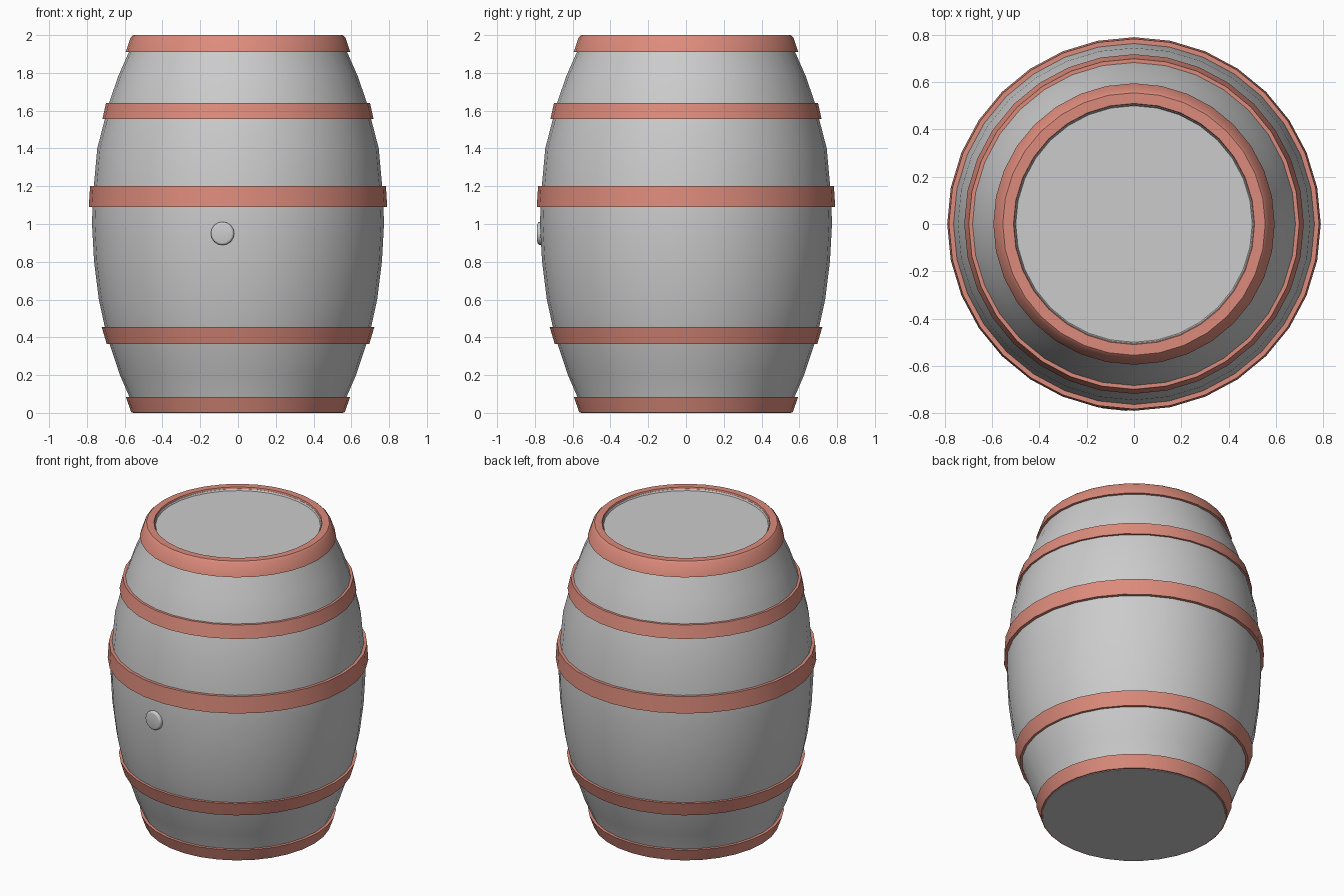
import bpy, bmesh, math

if "Cube" in bpy.data.objects:
    bpy.data.objects.remove(bpy.data.objects["Cube"])

SIDES = 32
copper = bpy.data.materials.new("hoop_red")
copper.diffuse_color = (0.72, 0.26, 0.2, 1)
copper.use_nodes = True
copper.node_tree.nodes["Principled BSDF"].inputs["Base Color"].default_value = copper.diffuse_color


def lathe(name, profile, closed=False, caps=False, mat=None, angle=40):
    """Spin (radius, z) points around z."""
    bm = bmesh.new()
    rings = []
    for r, z in profile:
        rings.append([bm.verts.new((r * math.cos(2 * math.pi * i / SIDES),
                                    r * math.sin(2 * math.pi * i / SIDES), z))
                      for i in range(SIDES)])
    pairs = list(zip(rings, rings[1:]))
    if closed:
        pairs.append((rings[-1], rings[0]))
    for a, b in pairs:
        for i in range(SIDES):
            j = (i + 1) % SIDES
            bm.faces.new((a[i], a[j], b[j], b[i]))
    if caps:
        bm.faces.new(rings[0][::-1])
        bm.faces.new(rings[-1])
    bmesh.ops.recalc_face_normals(bm, faces=bm.faces)
    return finish(name, bm, mat, angle)


def finish(name, bm, mat=None, angle=40):
    me = bpy.data.meshes.new(name)
    bm.to_mesh(me)
    bm.free()
    ob = bpy.data.objects.new(name, me)
    bpy.context.collection.objects.link(ob)
    if mat:
        me.materials.append(mat)
    bpy.ops.object.select_all(action='DESELECT')
    ob.select_set(True)
    bpy.context.view_layer.objects.active = ob
    bpy.ops.object.shade_smooth_by_angle(angle=math.radians(angle))
    return ob


# bulging body with the slightly recessed lid on top
lathe("barrel_body", [
    (0.555, 0.0), (0.575, 0.085), (0.625, 0.2), (0.68, 0.365), (0.705, 0.455),
    (0.737, 0.6), (0.762, 0.8), (0.773, 1.0), (0.768, 1.15), (0.745, 1.4),
    (0.705, 1.555), (0.683, 1.64), (0.635, 1.78), (0.578, 1.91), (0.545, 1.99),
    (0.505, 1.99), (0.5, 1.98)], caps=True)

# hoops: (name, bottom z, bottom radius, top z, top radius, inner radius)
for name, z0, r0, z1, r1, ri in [
        ("bottom_hoop", 0.003, 0.565, 0.085, 0.594, 0.55),
        ("lower_hoop", 0.365, 0.695, 0.455, 0.722, 0.66),
        ("middle_hoop", 1.09, 0.79, 1.20, 0.783, 0.75),
        ("upper_hoop", 1.555, 0.718, 1.64, 0.699, 0.665)]:
    lathe(name, [(ri, z0), (r0, z0), (r1, z1), (ri, z1)], closed=True, mat=copper)

# top hoop wraps over the rim
lathe("top_hoop", [(0.56, 1.91), (0.595, 1.91), (0.568, 1.988), (0.555, 2.0),
                   (0.51, 2.0), (0.505, 1.985)], closed=True, mat=copper)

# bung: a rounded plug on the front
bm = bmesh.new()
bmesh.ops.create_cone(bm, cap_ends=True, segments=16, radius1=0.062,
                      radius2=0.062, depth=0.07)
edges = [e for e in bm.edges if abs(e.verts[0].co.z - e.verts[1].co.z) < 1e-4]
bmesh.ops.bevel(bm, geom=edges, offset=0.012, segments=3, profile=0.5,
                affect='EDGES')
bung = finish("bung", bm)
bung.location = (-0.08, -0.75, 0.95)
bung.rotation_euler = (math.radians(90), 0, math.radians(-6))
